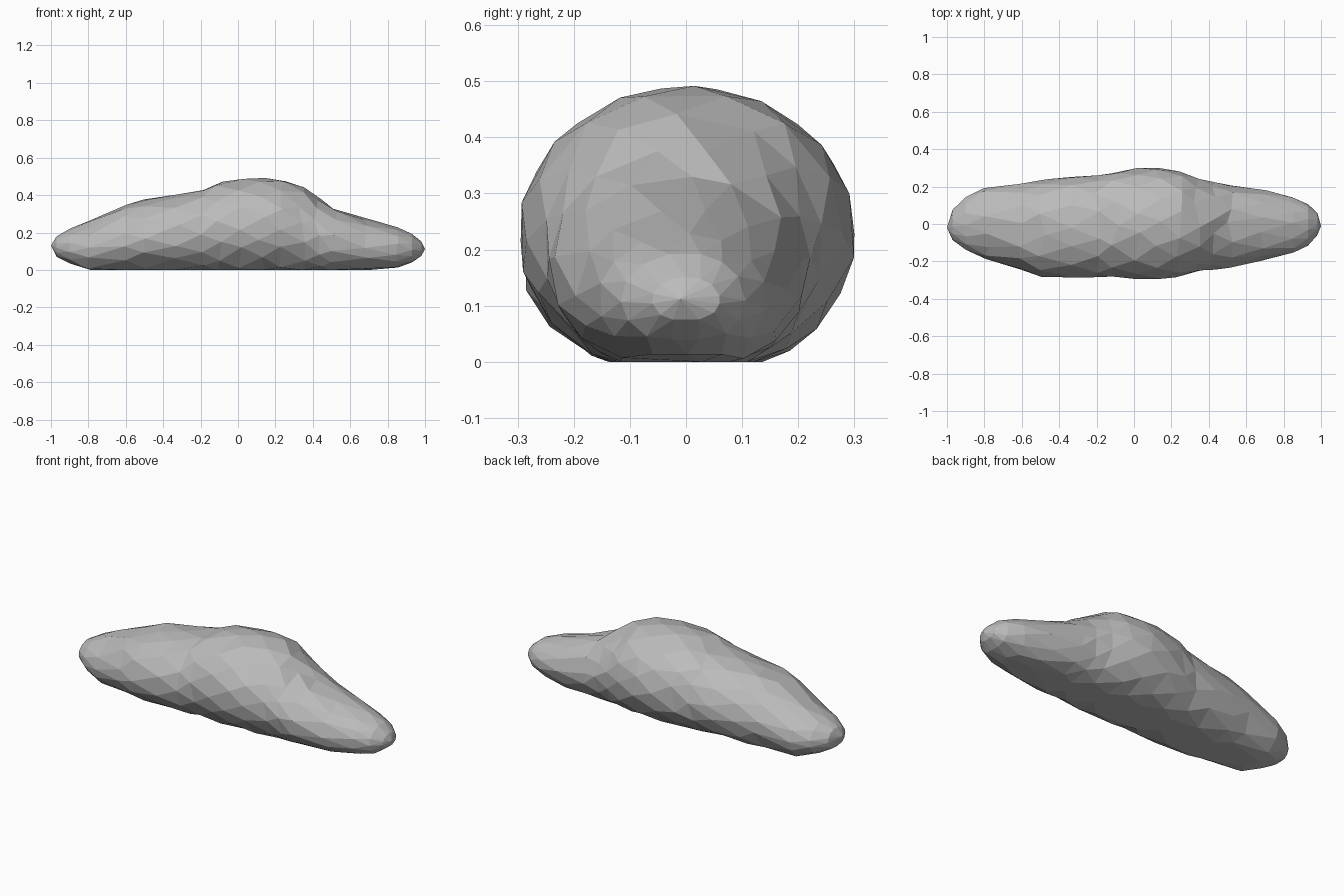
import bpy, bmesh, math, random
from mathutils import Vector

if "Cube" in bpy.data.objects:
    bpy.data.objects.remove(bpy.data.objects["Cube"], do_unlink=True)

random.seed(4)
SIDES = 14

# Stations along the rock: x, crest height, underside height, back edge y, front edge y
STATIONS = [
    (-0.97, .18, .07, .075, -.085),
    (-0.9, .22, .035, .145, -.14),
    (-0.79, .265, 0, .19, -.185),
    (-0.6, .348, 0, .217, -.245),
    (-0.49, .382, 0, .236, -.28),
    (-0.33, .403, 0, .252, -.293),
    (-0.2, .435, 0, .258, -.282),
    (-0.1, .472, 0, .28, -.282),
    (0.02, .49, 0, .297, -.292),
    (0.13, .492, 0, .3, -.297),
    (0.24, .482, 0, .278, -.282),
    (0.34, .442, 0, .243, -.252),
    (0.43, .38, 0, .22, -.242),
    (0.51, .33, 0, .208, -.236),
    (0.69, .272, 0, .178, -.195),
    (0.84, .228, .013, .143, -.155),
    (0.93, .195, .04, .105, -.115),
    (0.98, .152, .075, .06, -.06),
]


def make_stone_material():
    mat = bpy.data.materials.new("stone grey")
    colour = (0.5, 0.5, 0.5, 1)
    mat.diffuse_color = colour
    mat.use_nodes = True
    shader = next(n for n in mat.node_tree.nodes if n.type == "BSDF_PRINCIPLED")
    shader.inputs["Base Color"].default_value = colour
    shader.inputs["Roughness"].default_value = 0.9
    return mat


def section_point(station, angle):
    """Point on a rounded section whose underside is cut flat by the ground."""
    x, top, bottom, back, front = station
    middle = bottom + (top - bottom) * 0.46
    side, rise = math.cos(angle), math.sin(angle)
    y = side * (back if side > 0 else -front) * 1.01
    if rise > 0:
        z = middle + rise * (top - middle)
    else:
        z = max(bottom, middle + rise * (middle - bottom) * 1.16)
    return Vector((x, y, z))


def make_ring(bm, index, station):
    """Staggered ring, with slight irregularity to give chipped facets."""
    ring = []
    step = math.tau / SIDES
    for i in range(SIDES):
        angle = (i + index % 2 / 2 + random.uniform(-0.16, 0.16)) * step
        point = section_point(station, angle)
        if abs(station[0]) < 0.9:
            point.x += random.uniform(-0.02, 0.02)
        ring.append(bm.verts.new(point))
    return ring


# Boulder: staggered rings joined by triangles
bm = bmesh.new()
rings = [make_ring(bm, i, s) for i, s in enumerate(STATIONS)]
for index, (a, b) in enumerate(zip(rings, rings[1:])):
    for i in range(SIDES):
        j = (i + 1) % SIDES
        if index % 2 == 0:
            bm.faces.new((a[i], a[j], b[i]))
            bm.faces.new((a[j], b[j], b[i]))
        else:
            bm.faces.new((a[i], a[j], b[j]))
            bm.faces.new((a[i], b[j], b[i]))

# Blunt pointed ends
for ring, tip in ((rings[0], (-1, -.02, .13)), (rings[-1], (1, -.01, .112))):
    apex = bm.verts.new(tip)
    for i in range(SIDES):
        bm.faces.new((ring[i], ring[(i + 1) % SIDES], apex))

# Merge near-flat triangles into larger facets
bmesh.ops.recalc_face_normals(bm, faces=bm.faces)
bmesh.ops.dissolve_limit(bm, angle_limit=math.radians(5),
                         verts=bm.verts, edges=bm.edges)

mesh = bpy.data.meshes.new("boulder")
bm.to_mesh(mesh)
bm.free()
mesh.materials.append(make_stone_material())
boulder = bpy.data.objects.new("boulder", mesh)
bpy.context.collection.objects.link(boulder)
